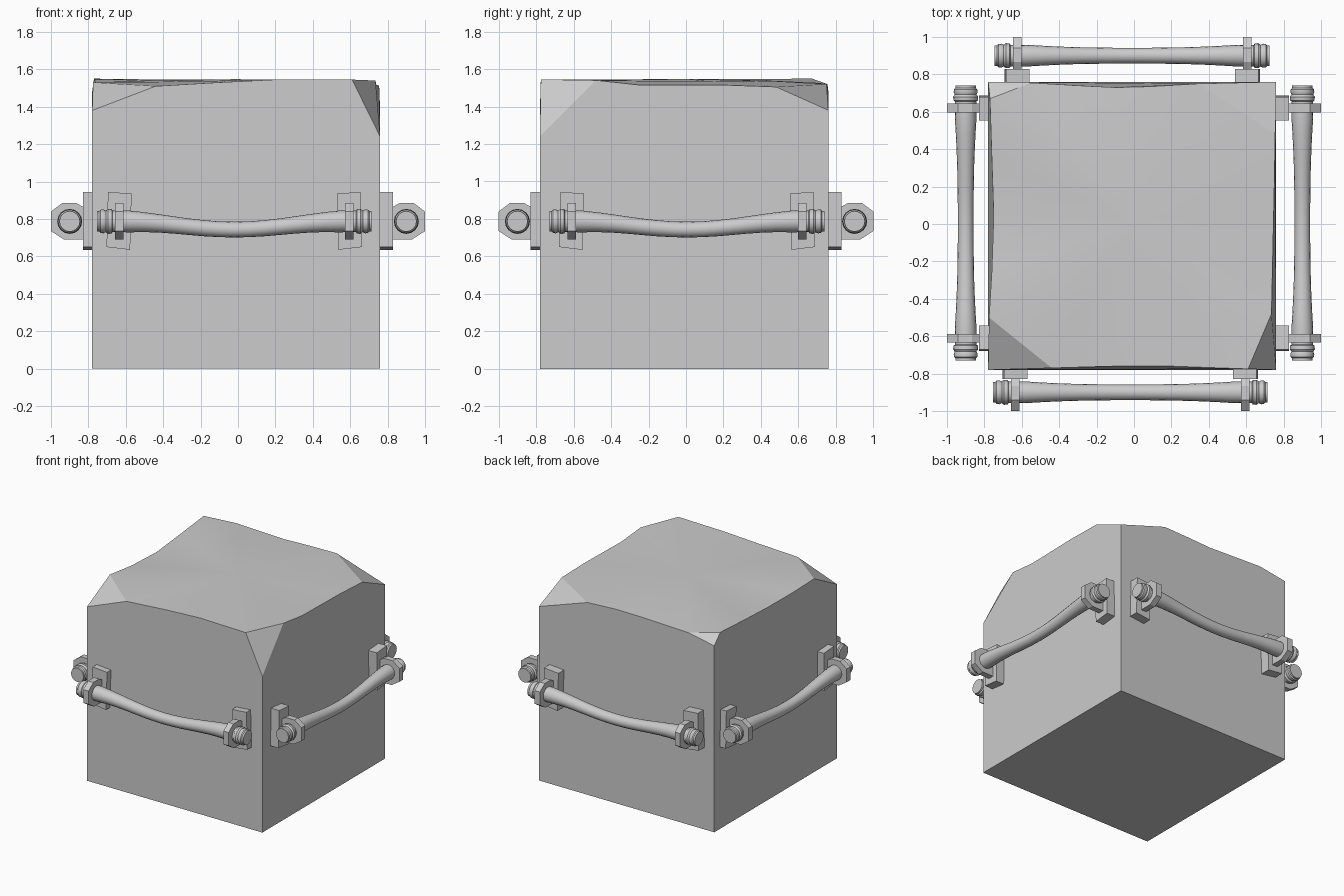
import bpy, bmesh, math
from mathutils import Matrix, Vector

if "Cube" in bpy.data.objects:
    bpy.data.objects.remove(bpy.data.objects["Cube"])


def finish(name, bm, angle=None):
    bmesh.ops.recalc_face_normals(bm, faces=bm.faces)
    me = bpy.data.meshes.new(name)
    bm.to_mesh(me)
    bm.free()
    ob = bpy.data.objects.new(name, me)
    bpy.context.collection.objects.link(ob)
    if angle:
        bpy.ops.object.select_all(action='DESELECT')
        bpy.context.view_layer.objects.active = ob
        ob.select_set(True)
        bpy.ops.object.shade_smooth_by_angle(angle=math.radians(angle))
    return ob


def prism(name, pts, offset, mat):
    """Extrude a closed profile of 3D points along offset."""
    bm = bmesh.new()
    a = [bm.verts.new(mat @ Vector(p)) for p in pts]
    b = [bm.verts.new(mat @ (Vector(p) + Vector(offset))) for p in pts]
    bm.faces.new(a)
    bm.faces.new(b[::-1])
    for i in range(len(a)):
        j = (i + 1) % len(a)
        bm.faces.new((a[i], a[j], b[j], b[i]))
    return finish(name, bm)


# Stone block: worn upper edges, each side followed by its chipped corner
sides = [
    [(-.44, -.77, 1.51), (-.1, -.76, 1.53), (.2, -.76, 1.545), (.61, -.775, 1.545)],
    [(.735, -.48, 1.54), (.74, -.25, 1.515), (.75, .2, 1.515), (.755, .48, 1.505)],
    [(.34, .75, 1.52), (.1, .735, 1.525), (-.1, .73, 1.52), (-.3, .74, 1.52), (-.55, .755, 1.52)],
    [(-.77, .67, 1.55), (-.76, .35, 1.525), (-.75, .05, 1.505), (-.76, -.25, 1.51), (-.775, -.5, 1.53)],
]
corners = [(.76, -.78, 1.24), (.76, .76, 1.38), (-.78, .76, 1.48), (-.78, -.78, 1.38)]
bm = bmesh.new()
edge = [[bm.verts.new(p) for p in s] for s in sides]
top = [bm.verts.new(c) for c in corners]
base = [bm.verts.new((c[0], c[1], 0)) for c in corners]
bm.faces.new(base[::-1])
for i in range(4):
    bm.faces.new([base[i - 1], base[i], top[i]] + edge[i][::-1] + [top[i - 1]])
    bm.faces.new((edge[i][-1], top[i], edge[(i + 1) % 4][0]))
rim = [v for e in edge for v in e]
inner = [bm.verts.new((v.co.x * .6, v.co.y * .6, 1.54 + (v.co.z - 1.53) * .3)) for v in rim]
for i in range(len(rim)):
    j = (i + 1) % len(rim)
    bm.faces.new((rim[i], rim[j], inner[j], inner[i]))
centre = bm.verts.new((0, 0, 1.547))
for i in range(len(inner)):
    bm.faces.new((inner[i], inner[(i + 1) % len(inner)], centre))
finish("stone_block", bm, 12)

# Handle bar half profile: distance from the middle, radius
half = [(.08, .042), (.16, .043), (.24, .044), (.32, .046), (.40, .049), (.48, .053), (.56, .058),
        (.65, .057), (.655, .065), (.675, .067), (.687, .058), (.70, .064), (.715, .062),
        (.722, .055), (.735, .055)]
profile = [(-x, r) for x, r in reversed(half)] + [(0, .042)] + half


def handle_bar(name, mat, n=16):
    bm = bmesh.new()
    rings = []
    for x, r in profile:
        sag = .044 * (math.cos(math.pi * min(abs(x), .6) / .6) + 1) / 2
        rings.append([bm.verts.new(mat @ Vector((
            x, -.9 + r * math.cos(2 * math.pi * k / n),
            .787 - sag + r * math.sin(2 * math.pi * k / n)))) for k in range(n)])
    for a, b in zip(rings, rings[1:]):
        for k in range(n):
            m = (k + 1) % n
            bm.faces.new((a[k], a[m], b[m], b[k]))
    bm.faces.new(rings[0][::-1])
    bm.faces.new(rings[-1])
    finish(name, bm, 35)


# One handle on every side: bar, two wall plates, two bracket eyes
for side, turn, shift in (("front", 0, (-.02, 0, 0)), ("right", 90, (0, .005, 0)),
                          ("back", 180, (-.01, 0, 0)), ("left", 270, (0, .005, 0))):
    mat = Matrix.Translation(shift) @ Matrix.Rotation(math.radians(turn), 4, 'Z')
    handle_bar(side + "_handle_bar", mat)
    for tag, s in (("a", -1), ("b", 1)):
        x = .615 * s
        plate = [(x + s * .068, -.83, .65), (x + s * .06, -.83, .945),
                 (x - s * .066, -.83, .935), (x - s * .058, -.83, .635)]
        prism(f"{side}_wall_plate_{tag}", plate, (0, .09, 0), mat)
        eye = [(-.82, .69), (-.93, .69), (-1, .735), (-1, .84), (-.94, .885), (-.865, .885), (-.82, .86)]
        prism(f"{side}_bracket_{tag}", [(x - .023, y, z) for y, z in eye], (.046, 0, 0), mat)
